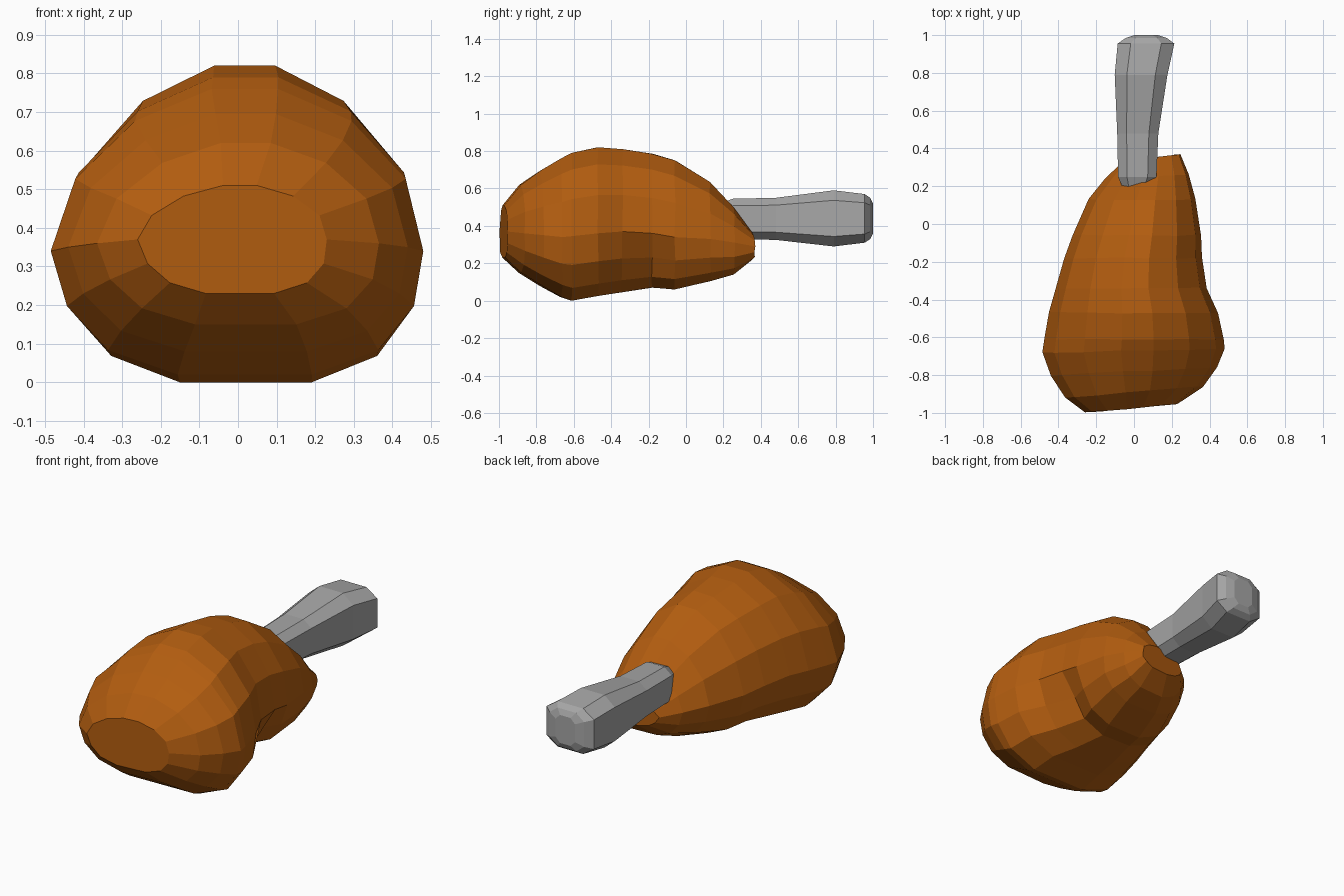
import bpy, bmesh, math, random

if "Cube" in bpy.data.objects:
    bpy.data.objects.remove(bpy.data.objects["Cube"])
random.seed(4)


def material(name, rgb):
    m = bpy.data.materials.new(name)
    m.diffuse_color = (*rgb, 1)
    m.use_nodes = True
    m.node_tree.nodes["Principled BSDF"].inputs["Base Color"].default_value = m.diffuse_color
    return m


def loft(name, sections, sides, mat, powers, zpower=1.0, jitter=0.0, turn=0.0, dent=0.0, lean=0.0):
    """Skin egg-shaped rings: (y, left, right, bottom, widest z, top, skew)."""
    bm = bmesh.new()
    rings = []
    for y, left, right, low, mid, high, skew in sections:
        cx, half = (left + right) / 2, (right - left) / 2
        ring = []
        for k in range(sides):
            a = math.tau * (k + turn) / sides
            c = math.cos(a)
            s = math.sin(a) / math.cos(math.pi / sides)
            if sides == 8:
                s = math.sin(a) / math.sin(math.tau * (1 + turn) / sides)
            s = math.copysign(abs(s) ** zpower, s)
            p = powers[0] if s > 0 else powers[1]
            x = cx + half * math.copysign(abs(c) ** p, c) + lean * abs(s)
            z = mid + s * ((high - mid) if s > 0 else (mid - low))
            yy = y + skew * (x - cx) + random.uniform(-jitter, jitter)
            # hollow under the right flank
            if s < -0.3 and c > 0.1:
                x -= dent * math.exp(-((y + 0.2) / 0.14) ** 2)
            ring.append(bm.verts.new((x, yy, z)))
        rings.append(ring)
    for a, b in zip(rings, rings[1:]):
        for k in range(sides):
            j = (k + 1) % sides
            bm.faces.new((a[k], a[j], b[j], b[k]))
    bm.faces.new(rings[0][::-1])
    bm.faces.new(rings[-1])
    bmesh.ops.recalc_face_normals(bm, faces=bm.faces)
    me = bpy.data.meshes.new(name)
    bm.to_mesh(me)
    bm.free()
    me.materials.append(mat)
    ob = bpy.data.objects.new(name, me)
    bpy.context.collection.objects.link(ob)
    return ob


brown = material("roast_brown", (0.45, 0.11, 0.005))
grey = material("bone_grey", (0.38, 0.38, 0.38))

# plump roasted meat, tapering towards the bone with a slanted end
loft("meat", [
    (-0.975, -0.26, 0.23, 0.23, 0.37, 0.51, 0.10),
    (-0.89, -0.365, 0.365, 0.15, 0.36, 0.62, 0.08),
    (-0.78, -0.44, 0.44, 0.08, 0.35, 0.695, 0.05),
    (-0.67, -0.485, 0.48, 0.02, 0.34, 0.76, 0.02),
    (-0.61, -0.475, 0.475, 0.0, 0.345, 0.79, 0),
    (-0.47, -0.45, 0.445, 0.025, 0.36, 0.82, 0),
    (-0.34, -0.415, 0.385, 0.045, 0.37, 0.81, 0),
    (-0.18, -0.37, 0.36, 0.07, 0.36, 0.785, 0),
    (-0.06, -0.325, 0.355, 0.06, 0.34, 0.75, 0),
    (0.13, -0.24, 0.325, 0.105, 0.33, 0.635, 0),
    (0.25, -0.15, 0.29, 0.14, 0.31, 0.50, 0.04),
    (0.35, -0.06, 0.245, 0.22, 0.29, 0.36, 0.12),
], 14, brown, (1.15, 0.68), jitter=0.004, dent=0.08, lean=0.02)

# bone, flaring to a rounded, boxy knuckle
loft("bone", [
    (0.16, -0.05, 0.07, 0.37, 0.44, 0.51, 0),
    (0.25, -0.09, 0.125, 0.33, 0.44, 0.545, 0),
    (0.48, -0.095, 0.135, 0.325, 0.44, 0.55, 0),
    (0.79, -0.11, 0.185, 0.29, 0.44, 0.59, 0),
    (0.955, -0.095, 0.222, 0.31, 0.44, 0.57, 0),
    (0.985, -0.05, 0.18, 0.33, 0.44, 0.55, 0),
    (1.0, 0.0, 0.13, 0.36, 0.44, 0.52, 0),
], 8, grey, (0.7, 0.7), zpower=0.5, turn=0.5)
